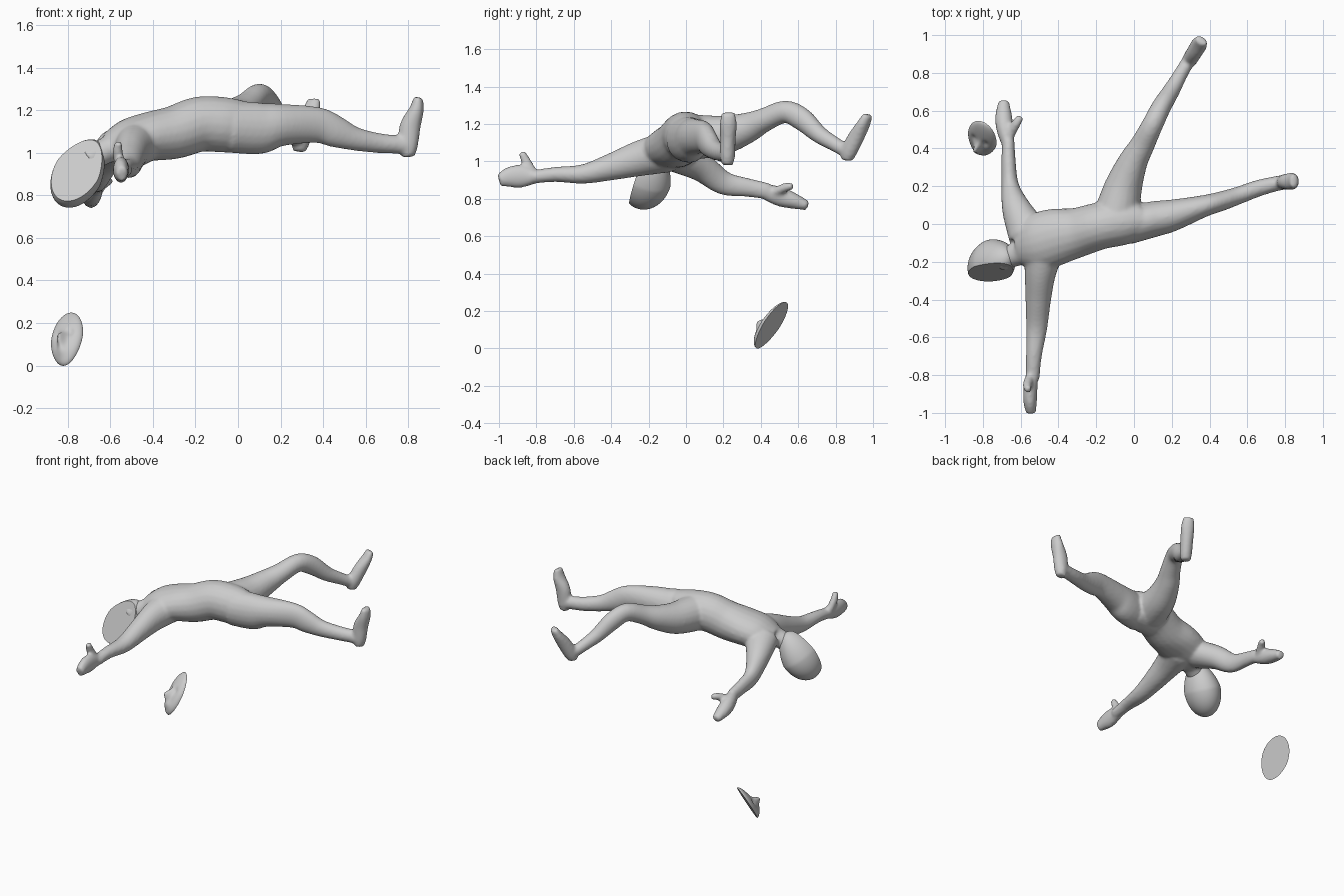
import bpy, bmesh, math
from mathutils import Vector, Matrix

if "Cube" in bpy.data.objects:
    bpy.data.objects.remove(bpy.data.objects["Cube"])

Z = Vector((0, 0, 1))


def catmull(a, b, c, d, t):
    return [0.5 * (2 * q + (r - p) * t + (2 * p - 5 * q + 4 * r - s) * t * t
                   + (3 * q - p - 3 * r + s) * t ** 3) for p, q, r, s in zip(a, b, c, d)]


def limb(bm, secs, up=Z, n=20, steps=4):
    """Loft ellipses along a path; each section is x, y, z, side radius, up radius."""
    pts = []
    for i in range(len(secs) - 1):
        a, d = secs[max(i - 1, 0)], secs[min(i + 2, len(secs) - 1)]
        pts += [catmull(a, secs[i], secs[i + 1], d, k / steps) for k in range(steps)]
    pts.append(secs[-1])
    rings = []
    for i, p in enumerate(pts):
        t = (Vector(pts[min(i + 1, len(pts) - 1)][:3]) - Vector(pts[max(i - 1, 0)][:3])).normalized()
        u = Vector(up).cross(t).normalized()
        v = t.cross(u)
        rings.append([bm.verts.new(Vector(p[:3]) + u * p[3] * math.cos(w) + v * p[4] * math.sin(w))
                      for w in (2 * math.pi * k / n for k in range(n))])
    for a, b in zip(rings, rings[1:]):
        for k in range(n):
            bm.faces.new((a[k], a[(k + 1) % n], b[(k + 1) % n], b[k]))
    bm.faces.new(rings[0][::-1])
    bm.faces.new(rings[-1])


def finish(name, bm):
    bmesh.ops.recalc_face_normals(bm, faces=bm.faces[:])
    me = bpy.data.meshes.new(name)
    bm.to_mesh(me)
    bm.free()
    ob = bpy.data.objects.new(name, me)
    bpy.context.collection.objects.link(ob)
    return ob


def frame(side, length, out, origin):
    m = Matrix((side, length, out)).transposed().to_4x4()
    m.translation = origin
    return m


def cut_sphere(name, shape, matrix, co, no):
    """Deformed sphere placed by a matrix and sliced flat by a plane."""
    bm = bmesh.new()
    bmesh.ops.create_icosphere(bm, subdivisions=5, radius=1)
    for v in bm.verts:
        v.co = matrix @ shape(v.co)
    r = bmesh.ops.bisect_plane(bm, geom=bm.verts[:] + bm.edges[:] + bm.faces[:], dist=1e-5,
                               plane_co=co, plane_no=no, clear_outer=True)
    edges = [e for e in r['geom_cut'] if isinstance(e, bmesh.types.BMEdge)]
    bmesh.ops.holes_fill(bm, edges=edges, sides=0)
    ob = finish(name, bm)
    bpy.ops.object.select_all(action='DESELECT')
    ob.select_set(True)
    bpy.context.view_layer.objects.active = ob
    bpy.ops.object.shade_smooth_by_angle(angle=math.radians(40))
    return ob


bm = bmesh.new()
# torso and neck
limb(bm, [(-.61, -.12, 1.02, .10, .07), (-.52, -.10, 1.05, .15, .105), (-.42, -.07, 1.075, .152, .115),
          (-.30, -.045, 1.095, .132, .125), (-.18, -.01, 1.134, .125, .13), (-.06, .01, 1.13, .122, .13),
          (.03, .02, 1.12, .10, .12)])
limb(bm, [(-.54, -.12, 1.04, .08, .08), (-.62, -.16, 1.01, .062, .062), (-.71, -.19, .96, .06, .06)])
# straight leg and foot
limb(bm, [(-.04, -.01, 1.12, .10, .12), (.1, .025, 1.115, .095, .122), (.2, .045, 1.13, .085, .1),
          (.37, .095, 1.13, .058, .085), (.46, .12, 1.098, .052, .075), (.55, .15, 1.065, .047, .056),
          (.66, .19, 1.045, .044, .047), (.76, .215, 1.037, .04, .043), (.815, .225, 1.025, .04, .04)])
limb(bm, [(.80, .222, .98, .03, .03), (.80, .222, 1.03, .04, .045), (.808, .224, 1.12, .042, .05),
          (.838, .226, 1.2, .046, .035), (.847, .226, 1.26, .036, .022)], up=(1, 0, 0))
# bent leg and foot
limb(bm, [(-.09, .06, 1.13, .12, .12), (-.055, .2, 1.14, .1, .105), (-.005, .33, 1.18, .078, .082),
          (.045, .42, 1.222, .065, .064), (.1, .53, 1.265, .056, .06), (.145, .62, 1.225, .052, .062),
          (.2, .71, 1.145, .045, .048), (.245, .79, 1.095, .038, .04), (.28, .85, 1.06, .036, .037)])
limb(bm, [(.287, .862, 1.005, .03, .03), (.295, .87, 1.05, .04, .045), (.32, .91, 1.13, .042, .044),
          (.345, .95, 1.2, .044, .032), (.358, .973, 1.25, .035, .022)], up=(.5, .8, -.3))
# arm, hand and thumb towards the front
limb(bm, [(-.47, -.1, 1.05, .12, .11), (-.495, -.25, 1.015, .085, .095), (-.507, -.4, .97, .068, .072),
          (-.515, -.55, .932, .056, .052), (-.53, -.7, .93, .042, .04), (-.537, -.82, .916, .037, .036)])
limb(bm, [(-.54, -.79, .915, .032, .03), (-.548, -.87, .92, .037, .06), (-.55, -.94, .916, .036, .056),
          (-.545, -1.0, .90, .026, .034)])
limb(bm, [(-.555, -.82, .94, .024, .026), (-.565, -.855, 1.0, .025, .026), (-.56, -.878, 1.05, .018, .018)],
     up=(0, 1, 0))
# arm, hand and thumb towards the back
limb(bm, [(-.56, -.05, 1.03, .11, .09), (-.622, .08, .97, .078, .078), (-.655, .2, .885, .047, .064),
          (-.664, .33, .86, .038, .05), (-.665, .44, .84, .033, .044)])
limb(bm, [(-.667, .42, .84, .032, .042), (-.683, .5, .812, .045, .052), (-.69, .57, .79, .045, .044),
          (-.69, .652, .762, .028, .025)])
limb(bm, [(-.66, .465, .83, .025, .025), (-.625, .53, .86, .025, .025), (-.6, .57, .868, .018, .018)])
body = finish("body", bm)
rm = body.modifiers.new("blend", 'REMESH')
rm.mode, rm.voxel_size, rm.use_smooth_shade = 'VOXEL', .01, True
sm = body.modifiers.new("soften", 'SMOOTH')
sm.factor, sm.iterations = .5, 7

# head with the face sliced away
out = Vector((-.1, -.93, .34)).normalized()
crown = Vector((-.5, -.25, -.85))
crown = (crown - out * crown.dot(out)).normalized()


def head_shape(p):
    w = 1 - .22 * max(0, -p.y)
    return Vector((p.x * .115 * w, p.y * .178, p.z * .135 * w))


cut_sphere("head", head_shape, frame(crown.cross(out), crown, out, Vector((-.748, -.212, .905))),
           Vector((-.75, -.265, .89)), out)

# fallen face slice with nose, brow and chin relief
brow = Vector((.07, .54, .83)).normalized()
back = Vector((.5, .73, -.46))
back = (back - brow * back.dot(brow)).normalized()


def face_shape(p):
    w = 1 - .12 * max(0, -p.y)
    z = p.z * (.042 - .008 * p.y)
    if p.z > 0:
        z += .042 * math.exp(-(p.x / .22) ** 2 - ((p.y + .2) / .24) ** 2)
        z += .012 * math.exp(-(p.x / .4) ** 2 - ((p.y + .6) / .18) ** 2)
        z -= .009 * sum(math.exp(-((p.x - s * .4) / .2) ** 2 - ((p.y - .08) / .16) ** 2) for s in (-1, 1))
    return Vector((p.x * .085 * w, p.y * .147, z))


centre = Vector((-.802, .457, .123))
cut_sphere("face_slice", face_shape, frame(brow.cross(-back), brow, -back, centre), centre, back)
